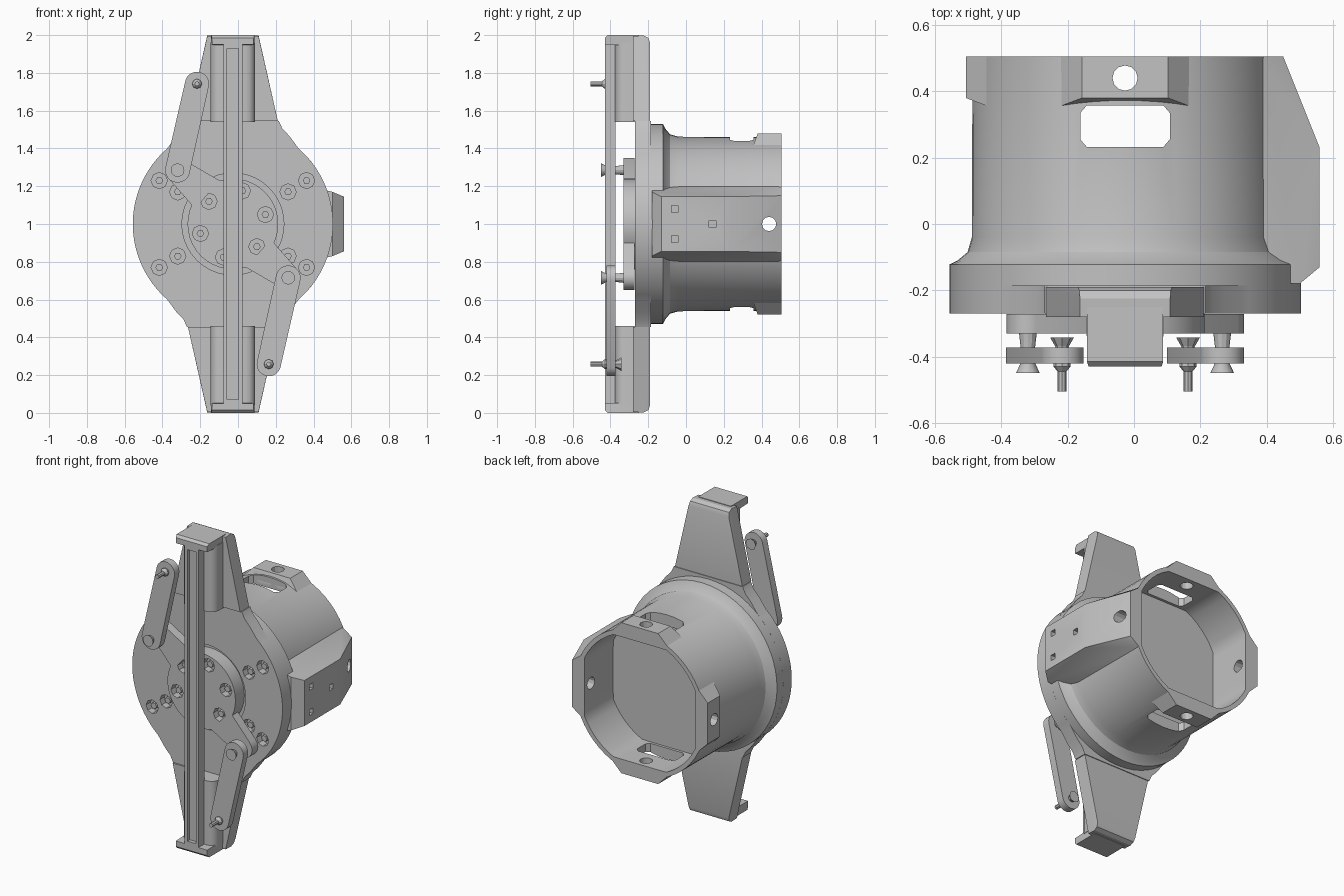
import bpy, bmesh, math
from mathutils import Vector

cube = bpy.data.objects.get("Cube")
if cube:
    bpy.data.objects.remove(cube, do_unlink=True)

metal = bpy.data.materials.new("plain_grey")
metal.use_nodes = True
GREY = (0.54, 0.54, 0.54, 1)
metal.diffuse_color = GREY
metal.node_tree.nodes["Principled BSDF"].inputs["Base Color"].default_value = GREY

CX, CZ = -0.027, 1.0   # main axis, running along y


def finish(name, bm):
    bmesh.ops.remove_doubles(bm, verts=bm.verts, dist=0.0002)
    bmesh.ops.recalc_face_normals(bm, faces=bm.faces)
    mesh = bpy.data.meshes.new(name)
    bm.to_mesh(mesh)
    bm.free()
    mesh.materials.append(metal)
    ob = bpy.data.objects.new(name, mesh)
    bpy.context.collection.objects.link(ob)
    return ob


def hull(name, pts):
    bm = bmesh.new()
    for p in pts:
        bm.verts.new(p)
    res = bmesh.ops.convex_hull(bm, input=bm.verts)
    spare = {g for g in res["geom_interior"] + res["geom_unused"]
             if isinstance(g, bmesh.types.BMVert)}
    bmesh.ops.delete(bm, geom=list(spare), context="VERTS")
    bmesh.ops.dissolve_limit(bm, angle_limit=0.01, verts=bm.verts, edges=bm.edges)
    return finish(name, bm)


def box(name, xs, ys, zs, bevel=0):
    ob = hull(name, [(x, y, z) for x in xs for y in ys for z in zs])
    if bevel:
        bm = bmesh.new()
        bm.from_mesh(ob.data)
        # round the two long front edges
        edges = [e for e in bm.edges if all(abs(v.co.y - min(ys)) < 0.001 for v in e.verts)
                 and abs(e.verts[0].co.z - e.verts[1].co.z) > 0.1]
        bmesh.ops.bevel(bm, geom=edges, offset=bevel, segments=4, profile=0.5, affect="EDGES")
        bm.to_mesh(ob.data)
        bm.free()
    return ob


def prism(name, outline, y0, y1):
    bm = bmesh.new()
    face = bm.faces.new([bm.verts.new((x, y0, z)) for x, z in outline])
    new = bmesh.ops.extrude_face_region(bm, geom=[face])["geom"]
    bmesh.ops.translate(bm, vec=(0, y1 - y0, 0),
                        verts=[g for g in new if isinstance(g, bmesh.types.BMVert)])
    return finish(name, bm)


def circle(x, z, r, n=16):
    return [(x + r * math.cos(math.tau * i / n), z + r * math.sin(math.tau * i / n))
            for i in range(n)]


def lathe(name, x, z, profile, n=16):
    bm = bmesh.new()
    rings = [[bm.verts.new((px, y, pz)) for px, pz in circle(x, z, r, n)] for r, y in profile]
    for a, b in zip(rings, rings[1:]):
        for i in range(n):
            bm.faces.new((a[i], a[(i + 1) % n], b[(i + 1) % n], b[i]))
    bm.faces.new(rings[0])
    bm.faces.new(rings[-1])
    return finish(name, bm)


def carve(targets, cutters):
    for ob in targets:
        for c in cutters:
            m = ob.modifiers.new("cut", "BOOLEAN")
            m.operation, m.object, m.solver = "DIFFERENCE", c, "EXACT"
        bpy.context.view_layer.update()
        deps = bpy.context.evaluated_depsgraph_get()
        mesh = bpy.data.meshes.new_from_object(ob.evaluated_get(deps))
        ob.modifiers.clear()
        ob.data = mesh
    for c in cutters:
        bpy.data.objects.remove(c, do_unlink=True)


# Rear housing with flared flange
housing = lathe("housing", CX, CZ, [(0.53, -0.19), (0.53, -0.122), (0.505, -0.11), (0.475, -0.085),
                                    (0.462, -0.04), (0.46, 0.505)], 56)
# Raised side block
side_block = hull("side_block", [(x, y, CZ + s * h) for s in (-1, 1) for x, y, h in (
    (0.56, -0.13, 0.145), (0.56, 0.23, 0.145), (0.5, -0.18, 0.17), (0.45, 0.505, 0.15),
    (0.38, -0.18, 0.2), (0.38, 0.505, 0.2))])
# Flat pads at the rear rim: upper, lower and right side
pads = []
for name, angle in (("upper_pad", 90), ("lower_pad", 270), ("right_pad", 180)):
    a = math.radians(angle)
    out, side = Vector((math.cos(a), 0, math.sin(a))), Vector((-math.sin(a), 0, math.cos(a)))
    pads.append(hull(name, [Vector((CX, y, CZ)) + out * r + side * s * w for s in (-1, 1)
                            for r, w, y in ((0.48, 0.13, 0.38), (0.48, 0.13, 0.505),
                                            (0.40, 0.21, 0.35), (0.40, 0.21, 0.505))]))
# Rear cavity with four flats, slots and drilled holes
flat = 0.39
cavity = [(CX + max(-flat, min(flat, x)), CZ + max(-flat, min(flat, z)))
          for x, z in circle(0, 0, 0.432, 56)]
cutters = [prism("cavity_cutter", cavity, 0.215, 0.6)]
slot = [(CX + sx * x, y) for sx in (-1, 1)
        for x, y in ((0.135, 0.255), (0.115, 0.232), (0.135, 0.335), (0.115, 0.358))]
cutters.append(hull("slot_cutter", [(x, y, z) for x, y in slot for z in (0.3, 1.7)]))
drill = circle(0, 0.44, 0.038, 12)
cutters.append(hull("upright_drill", [(CX + u, v, z) for u, v in drill for z in (0.3, 1.7)]))
cutters.append(hull("cross_drill", [(x, v, CZ + u) for u, v in drill for x in (-0.7, 0.7)]))
for y, z in ((-0.06, 1.08), (0.14, 1.0), (-0.06, 0.92)):
    cutters.append(box("pocket_cutter", (0.5, 0.6), (y - 0.018, y + 0.018), (z - 0.018, z + 0.018)))
carve([housing, side_block] + pads, cutters)

# Front plate: disc flowing into both arms
arc = [(0.53 * math.cos(math.radians(t)), 0.53 * math.sin(math.radians(t)))
       for t in range(1, 50, 4)]
quarter = arc + [(0.3, 0.465), (0.262, 0.505), (0.243, 0.545)]
right_half = [(x, -z) for x, z in reversed(quarter)] + quarter
outline = right_half + [(-x, z) for x, z in reversed(right_half)]
plate = prism("front_plate", [(CX + x, CZ + z) for x, z in outline], -0.27, -0.185)

# Rotor in a shallow round seat
rotor = lathe("rotor", CX, CZ, [(0.24, -0.235), (0.24, -0.33)], 40)
seat = lathe("seat_cutter", CX, CZ, [(0.27, -0.24), (0.27, -0.3)], 40)
carve([plate], [seat])
plate_holes = [(sx * x, sz * z) for sx in (-1, 1) for sz in (-1, 1)
               for x, z in ((0.39, 0.23), (0.292, 0.17))]
rotor_holes = [(0.172, 0.05), (0.127, -0.12), (0.05, 0.175)]
rotor_holes += [(-x, -z) for x, z in rotor_holes]
for target, spots, front in ((plate, plate_holes, -0.27), (rotor, rotor_holes, -0.33)):
    carve([target], [lathe("hole_cutter", CX + x, CZ + z,
                           [(0.043, front - 0.03), (0.043, front + 0.045)], 8) for x, z in spots])
    for x, z in spots:
        lathe("socket_screw", CX + x, CZ + z, [(0.02, front + 0.05), (0.02, front + 0.015)], 6)

# Lugs, levers and pins, repeated by a half turn about the axis
for s, place in ((1, "upper"), (-1, "lower")):
    def at(x, z):
        return CX + s * x, CZ + s * z
    joint, tip = at(-0.293, 0.285), at(-0.19, 0.742)
    lug = circle(*joint, 0.065) + [at(-0.07, 0.23), at(-0.2, 0.08)]
    hull(place + "_lug", [(x, y, z) for x, z in lug for y in (-0.33, -0.272)])
    lever = circle(*joint, 0.066, 20) + circle(*tip, 0.064, 20)
    hull(place + "_lever", [(x, y, z) for x, z in lever for y in (-0.42, -0.372)])
    lathe(place + "_joint_pin", *joint, [(0.03, -0.3), (0.022, -0.37), (0.022, -0.42),
                                         (0.036, -0.45)], 12)
    lathe(place + "_tip_pin", *tip, [(0.036, -0.342), (0.02, -0.37), (0.026, -0.43),
                                     (0.013, -0.445), (0.013, -0.505)], 8)

# Arms: tapered web, rounded spine and end cap
for s, place in ((1, "upper"), (-1, "lower")):
    web = [(0.238, 0.545, -0.28), (0.238, 0.545, -0.19), (0.136, 0.995, -0.28),
           (0.136, 0.998, -0.225), (0.138, 0.985, -0.2), (0.142, 0.96, -0.19)]
    hull(place + "_arm", [(CX + m * x, y, CZ + s * z) for m in (-1, 1) for x, z, y in web])
    box(place + "_spine", (CX - 0.118, CX + 0.118), (-0.375, -0.25),
        (CZ + s * 0.54, CZ + s * 0.96), 0.05)
    cap = [(0.115, 1.0, -0.25), (0.115, 1.0, -0.415), (0.11, 0.985, -0.43), (0.11, 0.95, -0.43),
           (0.115, 0.945, -0.25)]
    hull(place + "_cap", [(CX + m * x, y, CZ + s * z) for m in (-1, 1) for x, z, y in cap])

# Long grooved rail
rail = box("rail", (CX - 0.05, CX + 0.05), (-0.43, -0.373), (0.05, 1.95))
carve([rail], [box("groove_cutter", (CX - 0.03, CX + 0.03), (-0.5, -0.405), (0.07, 1.93))])

# Smooth curved walls, keep sharp edges
parts = [ob for ob in bpy.context.collection.objects
         if ob.type == "MESH" and metal.name in ob.data.materials]
bpy.ops.object.select_all(action="DESELECT")
for ob in parts:
    ob.select_set(True)
bpy.context.view_layer.objects.active = parts[0]
bpy.ops.object.shade_smooth_by_angle(angle=math.radians(28))
